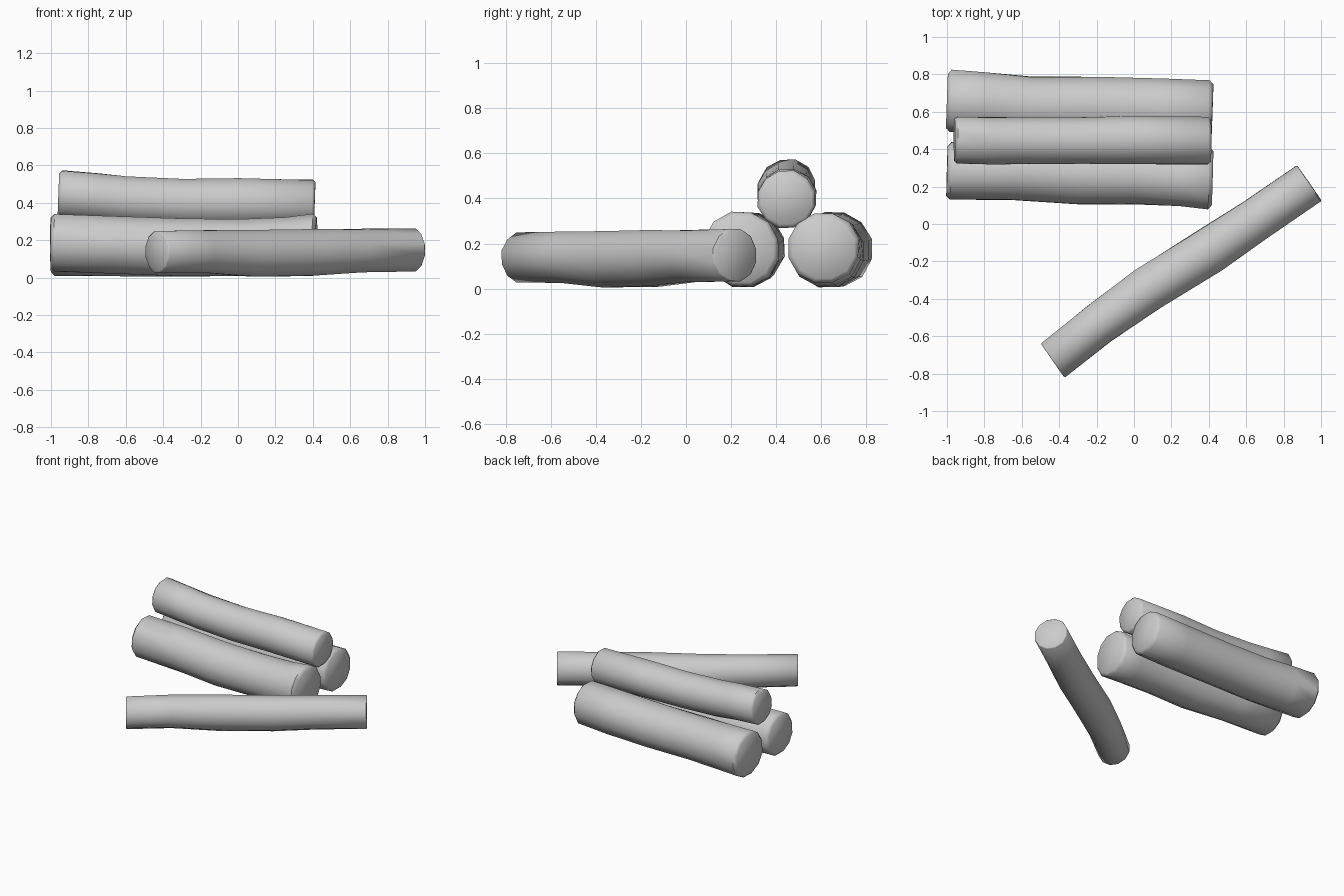
import bpy
import bmesh
import math
import random
from mathutils import Vector

cube = bpy.data.objects.get("Cube")
if cube:
    bpy.data.objects.remove(cube, do_unlink=True)

random.seed(4)
SIDES = 12

wood = bpy.data.materials.new("plain grey")
wood.use_nodes = True
wood.diffuse_color = (0.6, 0.6, 0.6, 1)
wood.node_tree.nodes["Principled BSDF"].inputs["Base Color"].default_value = (0.6, 0.6, 0.6, 1)


def make_log(name, stations, chamfer=0.02, wobble=0.02):
    """Sweep a slightly uneven ring through stations of (x, y, z, radius)."""
    pts = [Vector(s[:3]) for s in stations]
    radii = [s[3] for s in stations]
    axis = (pts[-1] - pts[0]).normalized()
    side = Vector((0, 0, 1)).cross(axis).normalized()
    up = axis.cross(side)

    # Chamfered rims: pull the true end in and add a smaller end ring
    rings = [(pts[0], radii[0] - chamfer), (pts[0] + axis * chamfer, radii[0])]
    rings += list(zip(pts[1:-1], radii[1:-1]))
    rings += [(pts[-1] - axis * chamfer, radii[-1]), (pts[-1], radii[-1] - chamfer)]

    bm = bmesh.new()
    loops = []
    for centre, radius in rings:
        loop = []
        for i in range(SIDES):
            a = math.tau * (i + 0.5) / SIDES
            r = radius * (1.015 + random.uniform(-wobble, wobble))
            loop.append(bm.verts.new(centre + (side * math.cos(a) + up * math.sin(a)) * r))
        loops.append(loop)
    for a, b in zip(loops, loops[1:]):
        for i in range(SIDES):
            j = (i + 1) % SIDES
            bm.faces.new((a[i], a[j], b[j], b[i]))
    bm.faces.new(loops[0])
    bm.faces.new(loops[-1])
    bmesh.ops.recalc_face_normals(bm, faces=bm.faces)

    mesh = bpy.data.meshes.new(name)
    bm.to_mesh(mesh)
    bm.free()
    mesh.materials.append(wood)
    obj = bpy.data.objects.new(name, mesh)
    bpy.context.collection.objects.link(obj)
    bpy.ops.object.select_all(action='DESELECT')
    obj.select_set(True)
    bpy.context.view_layer.objects.active = obj
    bpy.ops.object.shade_smooth_by_angle(angle=math.radians(50))
    return obj


# Two thick logs lying side by side
make_log("front_log", [
    (-1.0, 0.285, 0.185, 0.155), (-0.65, 0.28, 0.175, 0.155),
    (-0.3, 0.26, 0.16, 0.157), (0.0, 0.26, 0.16, 0.155),
    (0.25, 0.25, 0.165, 0.16), (0.42, 0.245, 0.175, 0.168)])
make_log("back_log", [
    (-1.0, 0.66, 0.175, 0.168), (-0.8, 0.65, 0.17, 0.166),
    (-0.55, 0.63, 0.165, 0.16), (-0.2, 0.63, 0.165, 0.16),
    (0.15, 0.62, 0.17, 0.16), (0.42, 0.61, 0.18, 0.158)])

# Thinner log resting on top
make_log("top_log", [
    (-0.96, 0.45, 0.447, 0.128), (-0.75, 0.445, 0.43, 0.128),
    (-0.6, 0.445, 0.415, 0.127), (-0.3, 0.445, 0.402, 0.127),
    (0.0, 0.45, 0.402, 0.13), (0.41, 0.445, 0.396, 0.129)], 0.015)

# Loose log lying diagonally in front
make_log("loose_log", [
    (-0.435, -0.73, 0.138, 0.112), (-0.19, -0.535, 0.138, 0.115),
    (0.08, -0.345, 0.13, 0.125), (0.4, -0.145, 0.134, 0.126),
    (0.65, 0.02, 0.143, 0.118), (0.937, 0.22, 0.148, 0.117)], 0.006)
